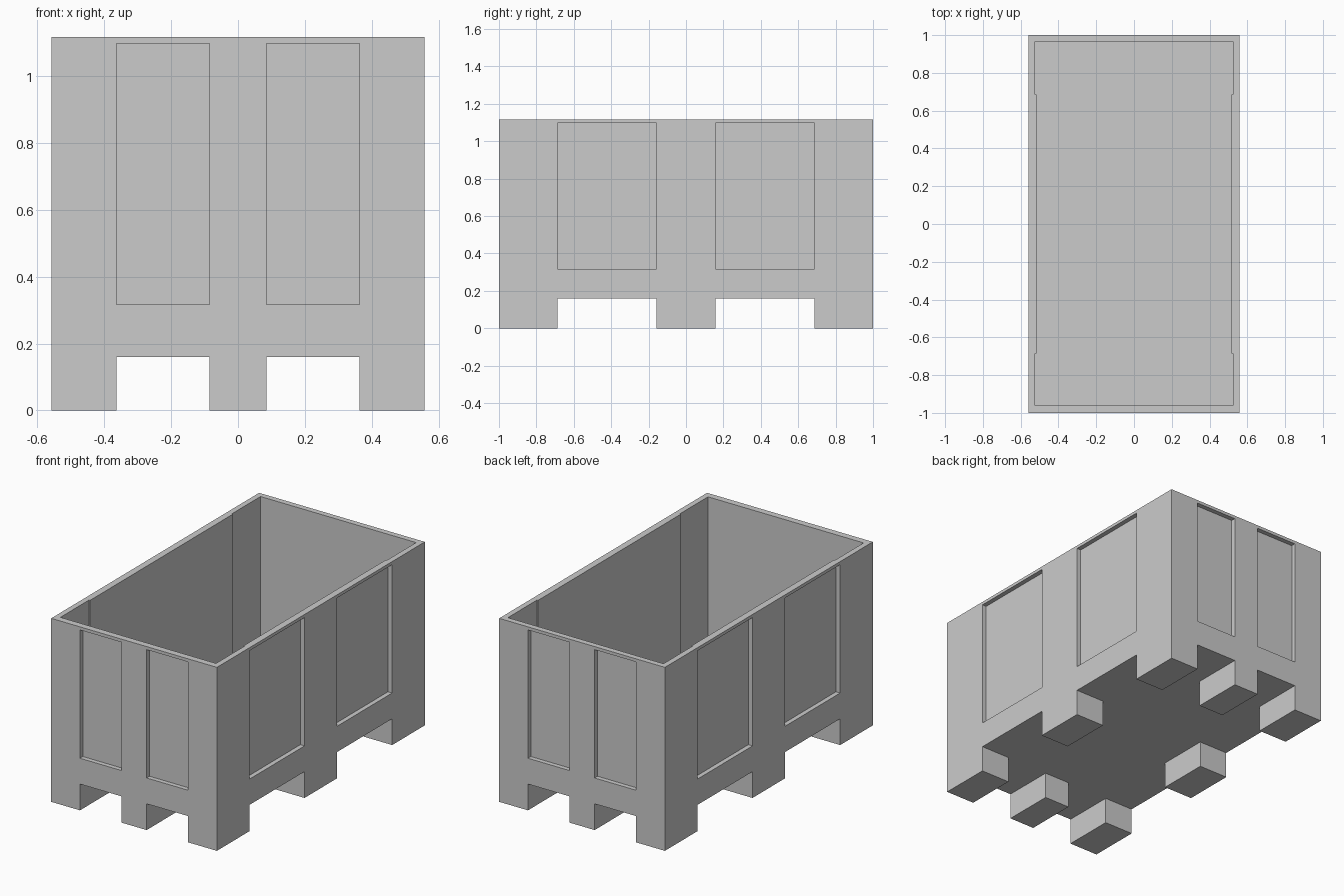
import bpy, bmesh, math

if "Cube" in bpy.data.objects:
    bpy.data.objects.remove(bpy.data.objects["Cube"])

W, L, H = 0.558, 1.0, 1.117        # half width, half length, height
FOOT, FLOOR = 0.16, 0.20           # underside and inner floor heights
X1, X2 = 0.085, 0.364              # bay limits across the ends
Y1, Y2 = 0.157, 0.686              # bay limits along the sides
Z1, Z2 = 0.317, 1.098              # recessed panel limits
DEPTH = 0.028                      # panel recess depth


def prism(bm, outline, z0, z1):
    """Vertical prism from a flat outline."""
    face = bm.faces.new([bm.verts.new((x, y, z0)) for x, y in outline])
    ext = bmesh.ops.extrude_face_region(bm, geom=[face])
    for v in ext["geom"]:
        if isinstance(v, bmesh.types.BMVert):
            v.co.z = z1


def box(bm, x0, x1, y0, y1, z0, z1):
    prism(bm, [(x0, y0), (x1, y0), (x1, y1), (x0, y1)], z0, z1)


def make(name, bm):
    bmesh.ops.recalc_face_normals(bm, faces=bm.faces)
    me = bpy.data.meshes.new(name)
    bm.to_mesh(me)
    bm.free()
    ob = bpy.data.objects.new(name, me)
    bpy.context.collection.objects.link(ob)
    return ob


# Solid block
bm = bmesh.new()
box(bm, -W, W, -L, L, 0, H)
crate = make("pallet_crate", bm)

# Fork slots running both ways, plus the open centre
slots_x, slots_y, centre = bmesh.new(), bmesh.new(), bmesh.new()
for s in (-1, 1):
    a, b = sorted((s * Y1, s * Y2))
    box(slots_x, -1, 1, a, b, -0.1, FOOT)
    a, b = sorted((s * X1, s * X2))
    box(slots_y, a, b, -1.5, 1.5, -0.1, FOOT)
box(centre, -0.2, 0.2, -0.4, 0.4, -0.1, FOOT)

# Inner cavity, slightly narrower between the corner posts
hollow = bmesh.new()
xa, xb = 0.524, 0.517
prism(hollow, [(-xa, -0.96), (xa, -0.96), (xa, -Y2), (xb, -Y2),
               (xb, Y2), (xa, Y2), (xa, 0.965), (-xa, 0.965),
               (-xa, Y2), (-xb, Y2), (-xb, -Y2), (-xa, -Y2)], FLOOR, H + 0.1)

# Recessed panels, two on every wall
panels = bmesh.new()
for s in (-1, 1):
    for t in (-1, 1):
        xs, ys = sorted((s * X1, s * X2)), sorted((t * (L - DEPTH), t * (L + 0.1)))
        box(panels, *xs, *ys, Z1, Z2)
        xs, ys = sorted((s * (W - DEPTH), s * (W + 0.1))), sorted((t * Y1, t * Y2))
        box(panels, *xs, *ys, Z1, Z2)

# Carve the block
cutters = [make(n, b) for n, b in (("slots_across", slots_x), ("slots_along", slots_y),
                                   ("centre_gap", centre), ("cavity", hollow),
                                   ("wall_panels", panels))]
for c in cutters:
    c.hide_render = True
    mod = crate.modifiers.new(c.name, 'BOOLEAN')
    mod.operation, mod.solver, mod.object = 'DIFFERENCE', 'EXACT', c

# Bake the result and tidy up
bpy.context.view_layer.update()
dg = bpy.context.evaluated_depsgraph_get()
result = bpy.data.meshes.new_from_object(crate.evaluated_get(dg))
crate.modifiers.clear()
crate.data = result
for c in cutters:
    bpy.data.objects.remove(c)
bm = bmesh.new()
bm.from_mesh(result)
bmesh.ops.remove_doubles(bm, verts=bm.verts, dist=1e-5)
bmesh.ops.dissolve_limit(bm, angle_limit=math.radians(1), verts=bm.verts, edges=bm.edges)
bm.to_mesh(result)
bm.free()
